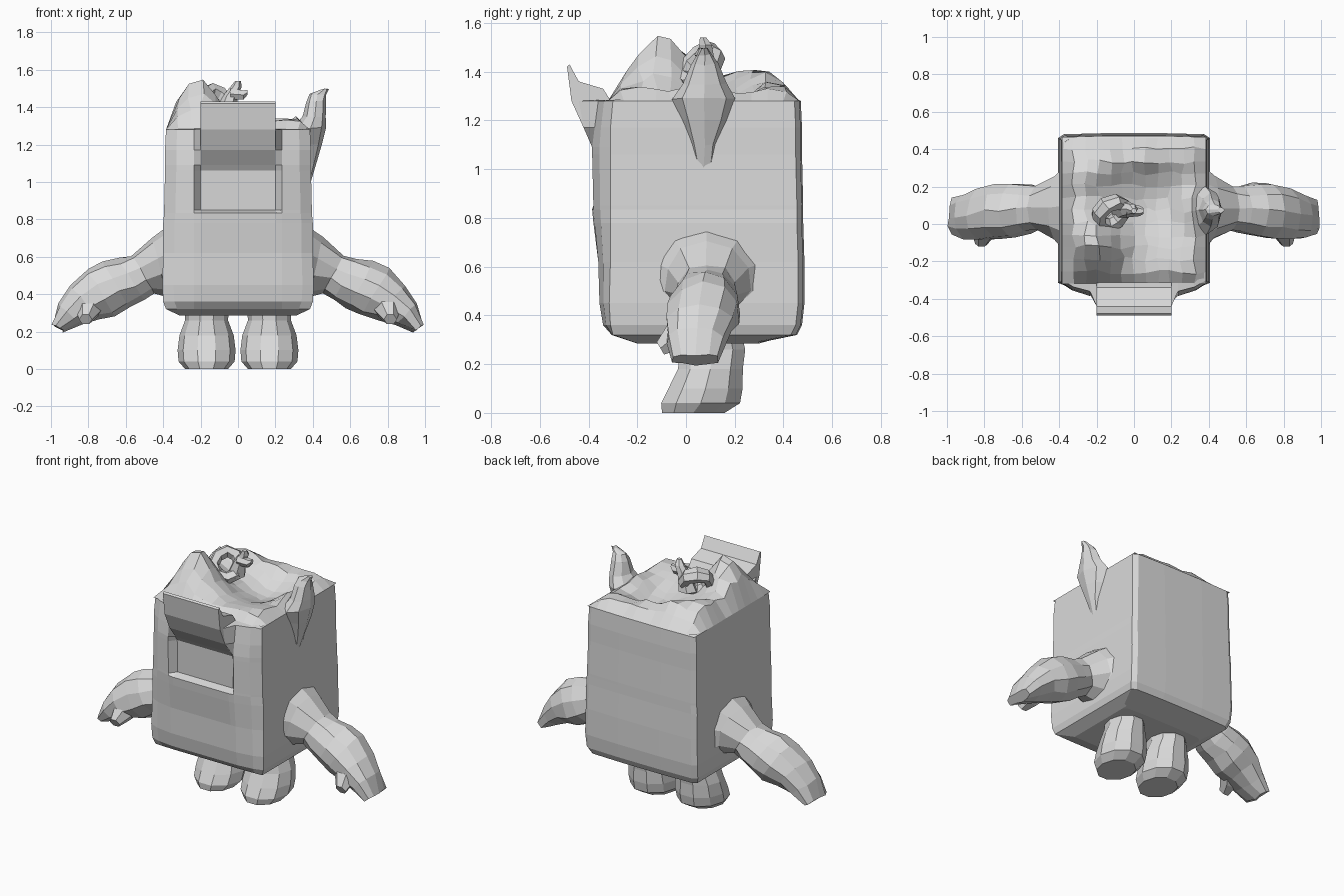
import bpy, bmesh, math, random
from mathutils import Vector

random.seed(4)
if "Cube" in bpy.data.objects:
    bpy.data.objects.remove(bpy.data.objects["Cube"], do_unlink=True)

grey = bpy.data.materials.new("light_grey")
grey.use_nodes = True
COLOUR = (0.7, 0.7, 0.7, 1)
grey.diffuse_color = COLOUR
grey.node_tree.nodes["Principled BSDF"].inputs["Base Color"].default_value = COLOUR


def finish(name, bm, rough=0.0):
    """Turn a bmesh into a flat-shaded object, with slightly uneven points."""
    for v in bm.verts:
        v.co += Vector([random.uniform(-rough, rough) for _ in range(3)])
    bmesh.ops.recalc_face_normals(bm, faces=bm.faces)
    mesh = bpy.data.meshes.new(name)
    bm.to_mesh(mesh)
    bm.free()
    mesh.materials.append(grey)
    obj = bpy.data.objects.new(name, mesh)
    bpy.context.collection.objects.link(obj)
    return obj


def loft(name, rings, rough=0.0):
    """Skin a list of equal-length point rings and cap both ends."""
    bm = bmesh.new()
    loops = [[bm.verts.new(p) for p in ring] for ring in rings]
    n = len(loops[0])
    for a, b in zip(loops, loops[1:]):
        for i in range(n):
            j = (i + 1) % n
            bm.faces.new((a[i], a[j], b[j], b[i]))
    bm.faces.new(loops[0][::-1])
    bm.faces.new(loops[-1])
    return finish(name, bm, rough)


def oval(centre, u, v, n=10):
    c, u, v = Vector(centre), Vector(u), Vector(v)
    return [c + u * math.cos(2 * math.pi * i / n) + v * math.sin(2 * math.pi * i / n)
            for i in range(n)]


# Boxy body: height, half width, corner, lip and middle of the front, back
def body_ring(z, w, corner, lip, mid, back):
    cheek = corner + .6 * (lip - corner)
    half = [(.2, mid), (.235, lip), (w - .06, cheek), (w, corner), (w, -.1), (w, .1),
            (w, .3), (w, back - .02), (w - .03, back), (.15, back + .006)]
    pts = [(0, mid)] + half + [(-x, y) for x, y in reversed(half)]
    return [(x, y, z) for x, y in pts]


levels = [
    (.285, .31, -.2, -.2, -.2, .28),
    (.32, .385, -.3, -.305, -.305, .45),
    (.36, .4, -.31, -.34, -.34, .47),
    (.45, .405, -.315, -.355, -.355, .48),
    (.62, .4, -.31, -.36, -.36, .48),
    (.78, .4, -.31, -.375, -.38, .475),
    (.835, .395, -.31, -.38, -.385, .475),
    (.85, .395, -.31, -.38, -.335, .475),
    (1.06, .39, -.31, -.385, -.34, .47),
    (1.09, .39, -.31, -.385, -.36, .47),
    (1.17, .39, -.31, -.375, -.42, .47),
    (1.28, .385, -.3, -.36, -.44, .465),
    (1.285, .375, -.29, -.31, -.31, .455),
    (1.2, .37, -.29, -.3, -.3, .45),
]
loft("body", [body_ring(*lv) for lv in levels])

# Flap leaning out over the front pocket
flap = [(-.42, 1.17), (-.47, 1.28), (-.488, 1.42), (-.478, 1.43),
        (-.44, 1.36), (-.34, 1.33), (-.29, 1.25)]
loft("front_flap", [[(x, y, z) for y, z in flap] for x in (-.2, .2)])

# Lumpy heap around a hollow in the open top: x, y, height, spread
lumps = [(-.2, -.12, .21, .09), (-.29, .0, .09, .09), (-.3, .25, .09, .08),
         (-.14, .33, .08, .07), (.05, .37, .07, .06), (.23, .38, .05, .07),
         (.33, .08, .06, .07), (.12, .12, -.08, .13), (.3, -.2, .02, .08)]


def heap_height(x, y):
    edge = min((.385 - abs(x)) / .06, (y + .32) / .06, (.465 - y) / .08, 1)
    h = .04 + sum(a * math.exp(-((x - cx) ** 2 + (y - cy) ** 2) / (2 * s * s))
                  for cx, cy, a, s in lumps)
    return 1.28 + h * max(edge, 0)


bm = bmesh.new()
bmesh.ops.create_grid(bm, x_segments=12, y_segments=12, size=1)
for v in bm.verts:
    x, y = v.co.x * .385, .0725 + v.co.y * .3925
    if max(abs(v.co.x), abs(v.co.y)) < .99:
        x += random.uniform(-.015, .015)
        y += random.uniform(-.015, .015)
    v.co = (x, y, heap_height(x, y))
finish("top_heap", bm)

# Ring standing up out of the heap, with a small curl beside it
turn = Vector((.7, -1, .9)).to_track_quat('Z', 'Y')
rings = []
bm = bmesh.new()
for i in range(8):
    t = i * math.pi / 4
    out = Vector((math.cos(t), math.sin(t), 0))
    pts = oval(out * .08, out * .038, (0, 0, .045), 6)
    rings.append([bm.verts.new(turn @ p + Vector((-.12, .06, 1.42))) for p in pts])
for i in range(8):
    a, b = rings[i], rings[(i + 1) % 8]
    for k in range(6):
        m = (k + 1) % 6
        bm.faces.new((a[k], a[m], b[m], b[k]))
finish("heap_ring", bm, .006)

curl = [(-.07, .08, 1.36, .06), (-.04, .08, 1.46, .04), (-.01, .08, 1.51, .03),
        (0, .07, 1.54, .015)]
loft("heap_curl", [oval((x, y, z), (r, 0, 0), (0, r, 0), 6) for x, y, z, r in curl])
tip = [(-.04, 1.47, .035), (.03, 1.465, .028), (.052, 1.48, .015)]
loft("curl_tip", [oval((x, .07, z), (0, r, 0), (0, 0, r), 6) for x, z, r in tip])

# Pointed horn on the left rim: height, x, x radius, y radius
horn = [(.99, .365, .02, .03), (1.1, .375, .045, .055), (1.2, .385, .06, .09),
        (1.29, .385, .085, .13), (1.35, .41, .062, .09), (1.43, .42, .052, .055),
        (1.47, .428, .045, .03), (1.495, .465, .018, .015)]
loft("rim_horn", [oval((x, .075, z), (a, 0, 0), (0, b, 0), 8) for z, x, a, b in horn], .004)

# Arm: x, z, tilt, half height, y, half depth
arm = [(.37, .55, 0, .22, .09, .24), (.42, .55, 12, .16, .09, .18),
       (.51, .51, 30, .115, .085, .12), (.57, .48, 30, .125, .08, .13),
       (.65, .45, 30, .14, .075, .148), (.73, .41, 32, .145, .07, .15),
       (.82, .36, 40, .12, .05, .14), (.9, .295, 46, .08, .04, .12),
       (.965, .22, 55, .038, .04, .1)]
# Thumb: x, y, z, radius
thumb = [(.77, 0, .36, .08), (.8, -.05, .31, .065), (.815, -.105, .265, .035)]
# Leg: z, x radius, y radius, y
leg = [(0, .115, .135, .03), (.04, .15, .17, .06), (.1, .155, .16, .08),
       (.18, .145, .14, .1), (.26, .115, .14, .11), (.34, .12, .13, .1)]

for side, s in (("left", 1), ("right", -1)):
    sections = []
    for x, z, tilt, h, y, d in arm:
        t = math.radians(tilt)
        sections.append(oval((s * x, y, z), (s * h * math.sin(t), 0, h * math.cos(t)),
                             (0, d, 0)))
    loft(side + "_arm", sections, .008)
    loft(side + "_thumb", [oval((s * x, y, z), (r, 0, 0), (0, -.5 * r, .85 * r), 6)
                           for x, y, z, r in thumb])
    loft(side + "_leg", [oval((s * .168, y, z), (a, 0, 0), (0, b, 0))
                         for z, a, b, y in leg])
